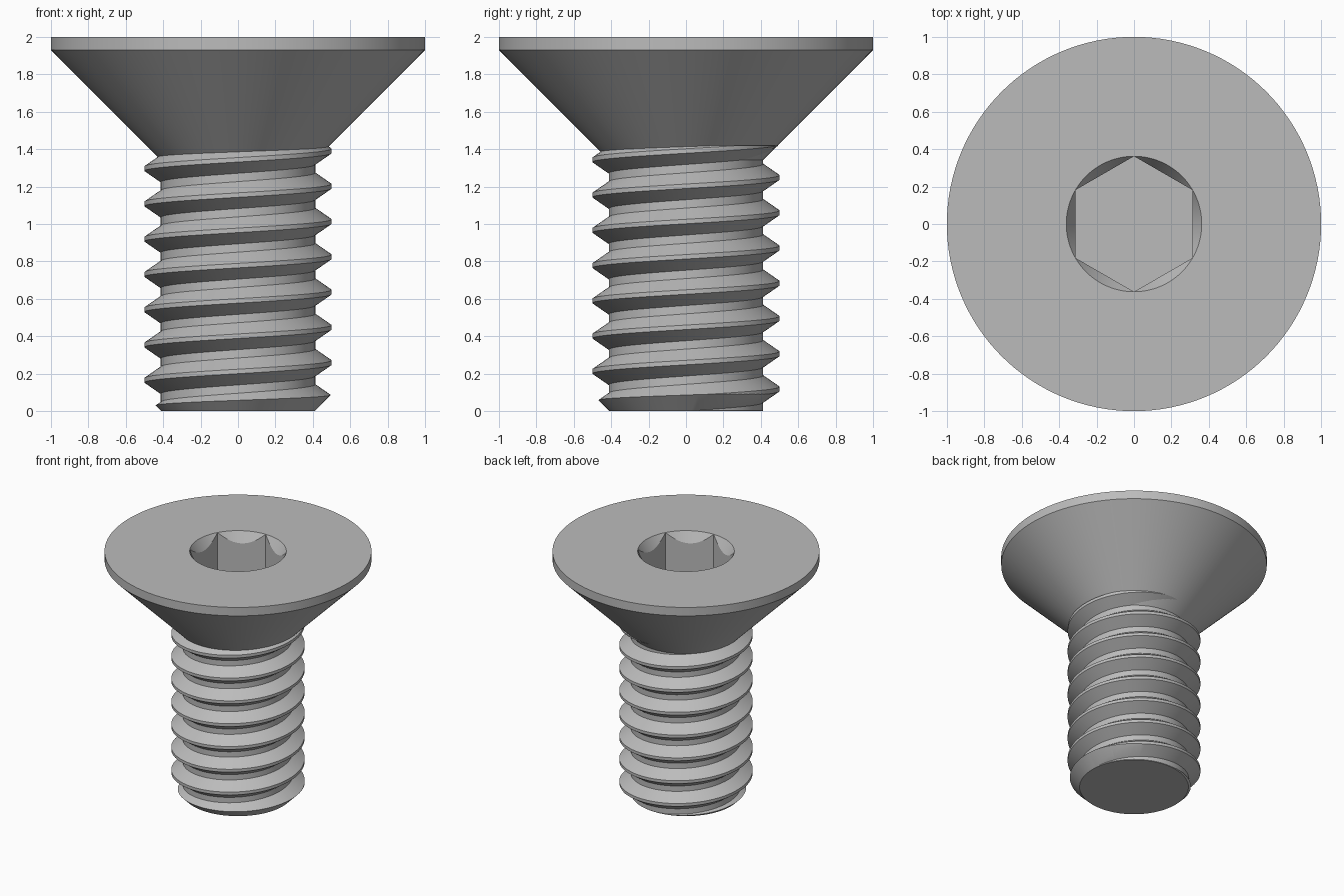
import bpy, bmesh
from math import pi, cos, sin

if "Cube" in bpy.data.objects:
    bpy.data.objects.remove(bpy.data.objects["Cube"])

steel = bpy.data.materials.new("grey steel")
steel.use_nodes = True
steel.diffuse_color = (0.5, 0.5, 0.5, 1)
steel.node_tree.nodes["Principled BSDF"].inputs["Base Color"].default_value = (0.5, 0.5, 0.5, 1)


def finish(name, bm):
    bmesh.ops.recalc_face_normals(bm, faces=bm.faces)
    mesh = bpy.data.meshes.new(name)
    bm.to_mesh(mesh)
    bm.free()
    obj = bpy.data.objects.new(name, mesh)
    bpy.context.collection.objects.link(obj)
    mesh.materials.append(steel)
    return obj


def lathe(name, profile, sides, turn=0.0):
    """Closed solid of revolution from (radius, height) points."""
    bm = bmesh.new()
    rings = [[bm.verts.new((r * cos(turn + 2 * pi * i / sides),
                            r * sin(turn + 2 * pi * i / sides), z))
              for i in range(sides)] for r, z in profile]
    for a, b in zip(rings, rings[1:]):
        for i in range(sides):
            j = (i + 1) % sides
            bm.faces.new((a[i], a[j], b[j], b[i]))
    bm.faces.new(rings[0])
    bm.faces.new(rings[-1])
    return finish(name, bm)


def cut(obj, tool, operation):
    mod = obj.modifiers.new("cut", 'BOOLEAN')
    mod.operation, mod.object, mod.solver = operation, tool, 'EXACT'
    bpy.context.view_layer.objects.active = obj
    bpy.ops.object.modifier_apply(modifier=mod.name)
    bpy.data.objects.remove(tool)


def smooth(obj):
    bpy.ops.object.select_all(action='DESELECT')
    obj.select_set(True)
    bpy.context.view_layer.objects.active = obj
    bpy.ops.object.shade_smooth_by_angle(angle=pi / 7)


# Countersunk head with a chamfered hexagon socket
head = lathe("countersunk_head", [(0.41, 1.34), (1, 1.93), (1, 2)], 128)
cut(head, lathe("socket_cutter", [(0.362, 1.6), (0.362, 2.1)], 6, pi / 2), 'DIFFERENCE')
cut(head, lathe("chamfer_cutter", [(0.262, 1.83), (0.362, 2), (0.362, 2.1)], 96), 'DIFFERENCE')
smooth(head)

# Right-hand helical thread, swept past both ends of the shank
PITCH, STEPS, TURNS = 0.1885, 72, 11
section = [(0.5, -0.012), (0.5, 0.012), (0.413, 0.072), (0.413, PITCH - 0.072)]
start = 0.165 - 1.5 * PITCH - PITCH
bm = bmesh.new()
grid = []
for i in range(STEPS * TURNS + 1):
    a = 2 * pi * i / STEPS
    column = section + [(0.5, PITCH - 0.012)]
    grid.append([bm.verts.new((r * cos(a), r * sin(a), start + PITCH * i / STEPS + dz))
                 for r, dz in column])
for a, b in zip(grid, grid[1:]):
    for k in range(len(section)):
        bm.faces.new((a[k], b[k], b[k + 1], a[k + 1]))
bmesh.ops.remove_doubles(bm, verts=bm.verts, dist=1e-4)
# Close each end with a fan to the axis
rim = [e for e in bm.edges if e.is_boundary]
middle = start + PITCH * TURNS / 2
for low in (True, False):
    edges = [e for e in rim if (e.verts[0].co.z < middle) == low]
    hub = bm.verts.new((0, 0, start if low else start + PITCH * (TURNS + 1)))
    for e in edges:
        bm.faces.new((e.verts[0], e.verts[1], hub))
shank = finish("threaded_shank", bm)

# Trim to length with a chamfered tip
cut(shank, lathe("tip_envelope", [(0.41, 0), (0.52, 0.11), (0.52, 1.42)], 96), 'INTERSECT')
smooth(shank)
